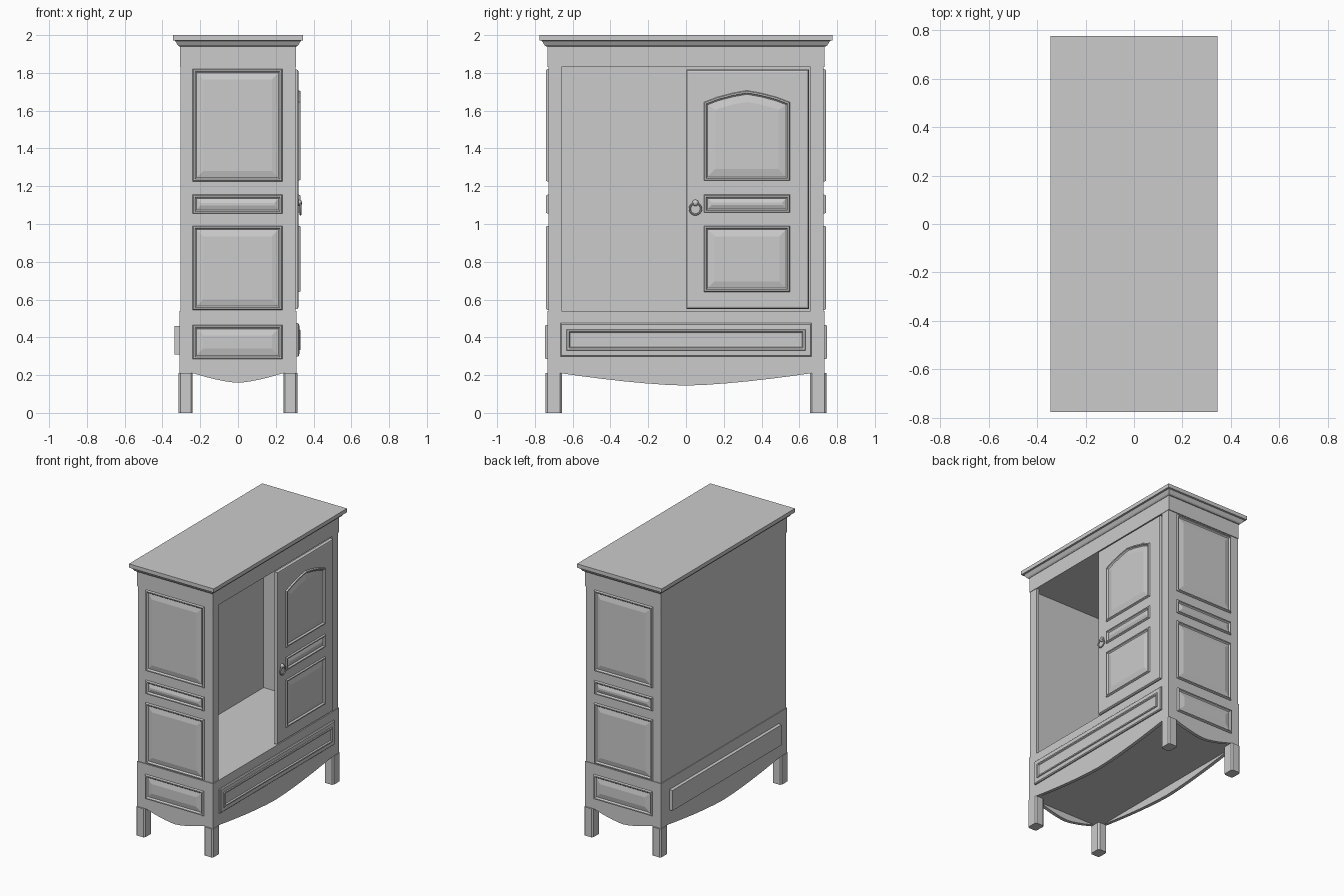
import bpy, bmesh, math
from mathutils import Vector

if "Cube" in bpy.data.objects:
    bpy.data.objects.remove(bpy.data.objects["Cube"])


def inset(pts, d):
    """Offset a counter-clockwise outline inwards with mitred corners."""
    out = []
    for i, p in enumerate(pts):
        p = Vector(p)
        a = (p - Vector(pts[i - 1])).normalized()
        b = (Vector(pts[(i + 1) % len(pts)]) - p).normalized()
        na, nb = Vector((-a.y, a.x)), Vector((-b.y, b.x))
        out.append(p + (na + nb) * (d / (1 + na.dot(nb))))
    return out


# Maps (u, v, height) to model space
AXES = {
    'x': lambda u, v, h: (h, u, v),
    'y': lambda u, v, h: (u, h, v),
    'z': lambda u, v, h: (u, v, h),
}


def loft(name, outline, steps, axis):
    """Stack inset copies of an outline; steps are (inset, height)."""
    bm = bmesh.new()
    rings = [[bm.verts.new(AXES[axis](p[0], p[1], h)) for p in inset(outline, d)]
             for d, h in steps]
    n = len(outline)
    for r, s in zip(rings, rings[1:]):
        for i in range(n):
            j = (i + 1) % n
            bm.faces.new((r[i], r[j], s[j], s[i]))
    bm.faces.new(rings[0])
    bm.faces.new(rings[-1])
    bmesh.ops.recalc_face_normals(bm, faces=bm.faces)
    me = bpy.data.meshes.new(name)
    bm.to_mesh(me)
    bm.free()
    ob = bpy.data.objects.new(name, me)
    bpy.context.collection.objects.link(ob)
    return ob


def rect(u0, u1, v0, v1):
    return [(u0, v0), (u1, v0), (u1, v1), (u0, v1)]


def box(name, x0, x1, y0, y1, z0, z1):
    return loft(name, rect(x0, x1, y0, y1), [(0, z0), (0, z1)], 'z')


def panel(name, outline, axis, base, sign, field):
    """Moulded border around a raised, bevelled field."""
    prof = [(0, -.003), (0, .006), (.004, .013), (.012, .013), (.016, .005),
            (.02, .002), (field, .010)]
    return loft(name, outline, [(d, base + sign * h) for d, h in prof], axis)


# Cornice and frieze
loft('cornice', rect(-.345, .345, -.775, .775),
     [(.035, 1.94), (.026, 1.947), (.012, 1.97), (0, 1.972), (0, 2)], 'z')
box('frieze', -.308, .308, -.733, .733, 1.83, 1.94)

# Hollow upper carcass
box('back_panel', -.305, -.285, -.705, .705, .54, 1.83)
for s, side in ((-1, 'left'), (1, 'right')):
    box(side + '_wall', -.305, .305, *sorted((s * .705, s * .727)), .54, 1.83)
    box(side + '_stile', .285, .305, *sorted((s * .66, s * .705)), .54, 1.83)

# Base case
box('base_case', -.31, .31, -.733, .733, .21, .54)


# Curved aprons
def apron(half, end, drop):
    pts = [(-end, .21)]
    for i in range(-6, 7):
        t = i / 6
        pts.append((half * t, .2095 - drop * (1 - abs(t) ** 1.5)))
    return pts + [(end, .21), (end, .23), (-end, .23)]


for s, side in ((-1, 'rear'), (1, 'front')):
    loft(side + '_apron', apron(.66, .73, .065), [(0, s * .285), (0, s * .31)], 'x')
for s, side in ((-1, 'left'), (1, 'right')):
    loft(side + '_apron', apron(.235, .305, .05), [(0, s * .708), (0, s * .733)], 'y')

# Legs with chamfered corners
for sx in (-1, 1):
    for sy in (-1, 1):
        cx, cy, w, d, c = sx * .277, sy * .7, .037, .043, .01
        leg = [(cx - w + c, cy - d), (cx + w - c, cy - d), (cx + w, cy - d + c),
               (cx + w, cy + d - c), (cx + w - c, cy + d), (cx - w + c, cy + d),
               (cx - w, cy + d - c), (cx - w, cy - d + c)]
        loft('leg', leg, [(0, 0), (0, .21)], 'z')

# Raised panels on both ends
for s, side in ((-1, 'left'), (1, 'right')):
    for z0, z1, base, f in ((1.225, 1.82, .727, .055), (1.055, 1.155, .727, .043),
                            (.545, .99, .727, .055), (.285, .465, .733, .055)):
        panel(side + '_end_panel', rect(-.24, .235, z0, z1), 'y', s * base, s, f)

# Door with three panels
loft('door', rect(.002, .65, .55, 1.817),
     [(0, .297), (0, .312), (.004, .318), (.012, .32)], 'x')
arch = [(.095, 1.23), (.55, 1.23), (.55, 1.645), (.48, 1.672), (.40, 1.693),
        (.322, 1.707), (.245, 1.693), (.165, 1.672), (.095, 1.645)]
panel('door_arched_panel', arch, 'x', .318, 1, .06)
panel('door_middle_panel', rect(.095, .55, 1.06, 1.155), 'x', .318, 1, .04)
panel('door_lower_panel', rect(.095, .55, .64, .99), 'x', .318, 1, .055)

# Ring pull
bpy.ops.mesh.primitive_torus_add(location=(.331, .05, 1.08), rotation=(0, math.pi / 2, 0),
                                 major_radius=.03, minor_radius=.005,
                                 major_segments=24, minor_segments=8)
bpy.context.object.name = 'ring_pull'
bpy.ops.object.shade_smooth_by_angle()
bpy.ops.mesh.primitive_uv_sphere_add(segments=16, ring_count=8, radius=.017,
                                     location=(.324, .05, 1.112))
bpy.context.object.name = 'ring_mount'
bpy.context.object.scale = (.9, 1, 1)
bpy.ops.object.shade_smooth_by_angle()

# Full-depth drawer, box showing slightly at the back
box('drawer_box', -.335, .305, -.635, .635, .31, .46)
loft('drawer_front', rect(-.665, .665, .298, .475),
     [(0, .305), (0, .318), (.006, .324), (.033, .325), (.036, .331),
      (.045, .331), (.05, .322), (.058, .321)], 'x')
